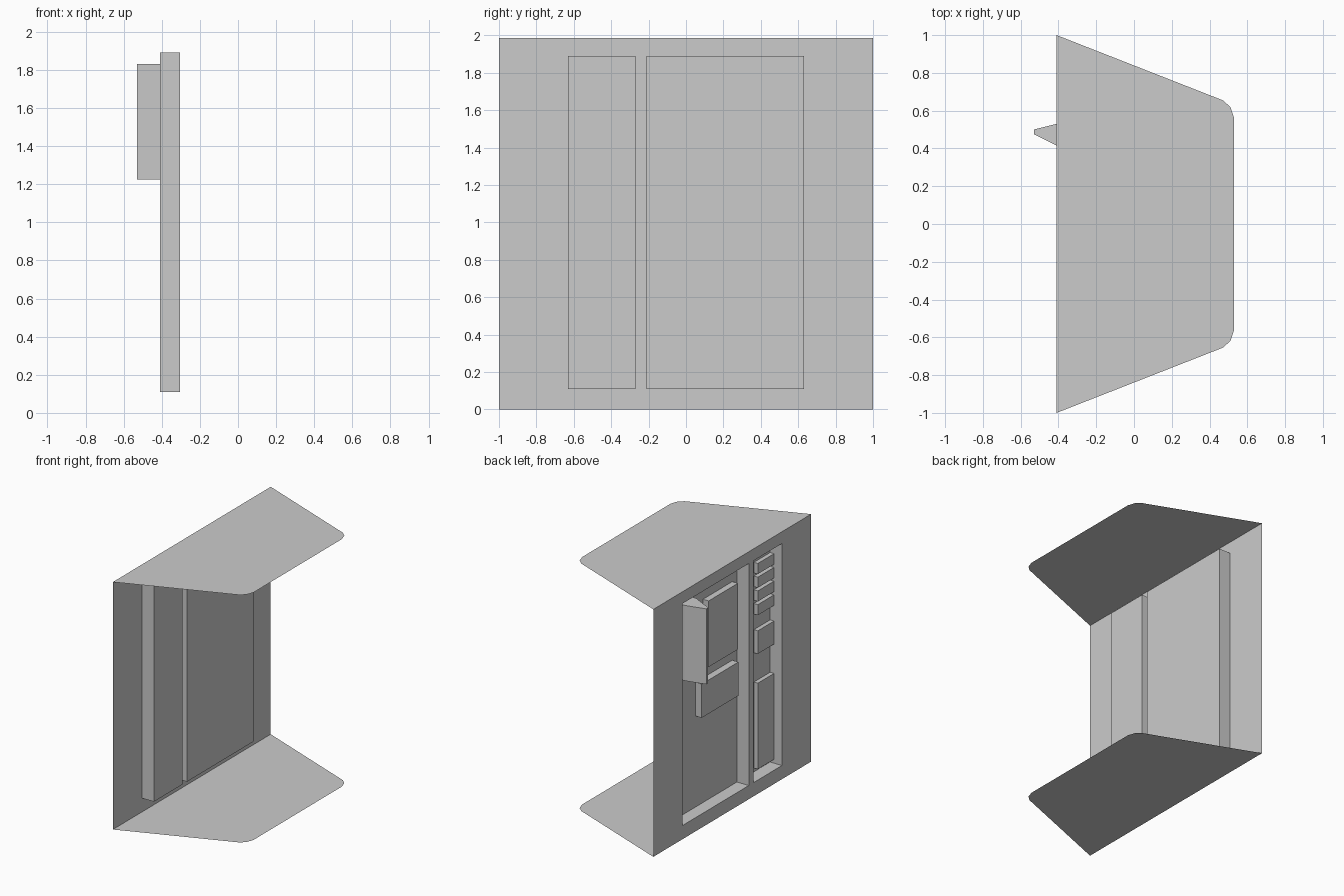
import bpy, bmesh

if "Cube" in bpy.data.objects:
    bpy.data.objects.remove(bpy.data.objects["Cube"])

FACE, BACK, H = -0.41, -0.305, 1.985      # front sheet, recess back, height
Z0, Z1 = 0.11, 1.89                       # recess bottom and top
RECESSES = [(-0.63, -0.27), (-0.21, 0.63)]


def make(name, polys):
    """Mesh object from a list of polygons."""
    bm = bmesh.new()
    for p in polys:
        bm.faces.new([bm.verts.new(v) for v in p])
    bmesh.ops.remove_doubles(bm, verts=bm.verts, dist=1e-5)
    me = bpy.data.meshes.new(name)
    bm.to_mesh(me)
    bm.free()
    ob = bpy.data.objects.new(name, me)
    bpy.context.collection.objects.link(ob)
    return ob


def prism(name, outline, z0, z1):
    """Closed upright prism from an xy outline."""
    n = len(outline)
    lo = [(x, y, z0) for x, y in outline]
    hi = [(x, y, z1) for x, y in outline]
    sides = [[lo[i], lo[(i + 1) % n], hi[(i + 1) % n], hi[i]] for i in range(n)]
    return make(name, sides + [lo[::-1], hi])


def box(name, front, y0, y1, z0, z1):
    return prism(name, [(front, y0), (BACK, y0), (BACK, y1), (front, y1)], z0, z1)


# Floor and ceiling sheets with a tapered, rounded end
half = [(FACE, 1.0), (0.47, 0.655), (0.51, 0.62), (0.53, 0.56)]
outline = half + [(x, -y) for x, y in reversed(half)]
make("base_sheet", [[(x, y, 0) for x, y in outline]])
make("top_sheet", [[(x, y, H) for x, y in reversed(outline)]])

# Front sheet: grid of panels leaving the two openings free
ys = [-1, -0.63, -0.27, -0.21, 0.63, 1]
zs = [0, Z0, Z1, H]
panels = []
for a, b in zip(ys, ys[1:]):
    for c, d in zip(zs, zs[1:]):
        if (a, b) in RECESSES and c == Z0:
            continue
        panels.append([(FACE, a, c), (FACE, a, d), (FACE, b, d), (FACE, b, c)])
make("front_sheet", panels)

# Recesses: back and four walls
for i, (a, b) in enumerate(RECESSES):
    rim = [(a, Z0), (b, Z0), (b, Z1), (a, Z1)]
    walls = [[(BACK, y, z) for y, z in reversed(rim)]]
    for (ya, za), (yb, zb) in zip(rim, rim[1:] + rim[:1]):
        walls.append([(FACE, ya, za), (FACE, yb, zb), (BACK, yb, zb), (BACK, ya, za)])
    make(f"recess_{i + 1}", walls)

# Wedge handle standing out of the wide recess
prism("handle", [(-0.53, 0.50), (-0.53, 0.475), (-0.41, 0.415), (-0.364, 0.392),
                 (BACK, 0.392), (BACK, 0.54), (-0.364, 0.54), (-0.41, 0.53)], 1.225, 1.83)

# Raised panels of the wide recess
box("upper_panel", -0.355, -0.15, 0.22, 1.21, 1.74)
box("lower_panel", -0.36, -0.15, 0.315, 0.84, 1.11)

# Stack of small keys, then larger modules in the narrow recess
for i in range(4):
    z = 1.375 + 0.11 * i
    box(f"key_{i + 1}", -0.34, -0.63, -0.425, z, z + 0.085)
box("middle_module", -0.34, -0.63, -0.425, 1.065, 1.25)
box("lower_module", -0.34, -0.63, -0.425, 0.14, 0.83)
box("side_module", -0.33, -0.375, -0.28, 0.73, 1.03)
box("side_button", -0.33, -0.375, -0.28, 0.28, 0.37)
